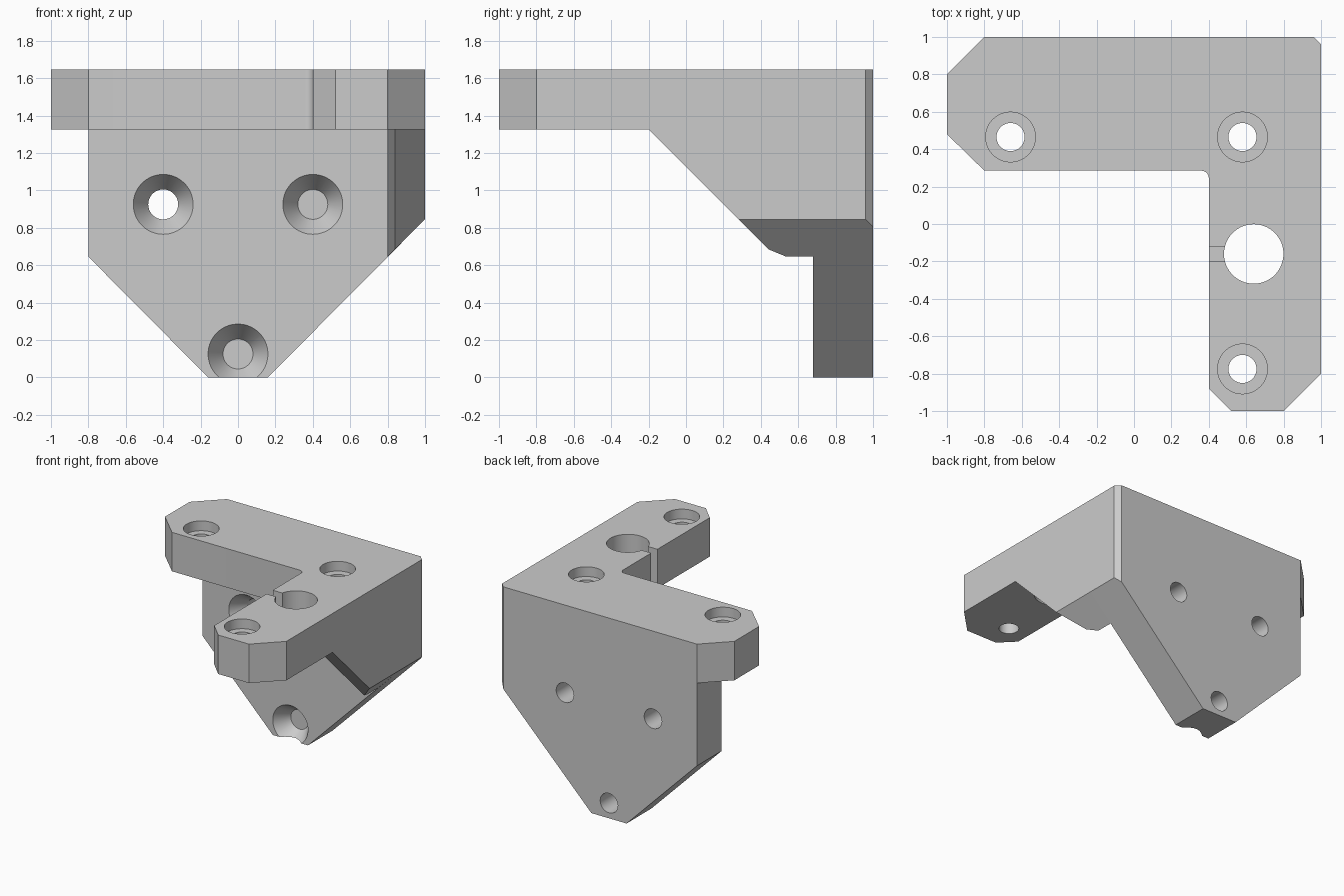
import bpy, bmesh, math
from mathutils import Vector, Matrix

if "Cube" in bpy.data.objects:
    bpy.data.objects.remove(bpy.data.objects["Cube"], do_unlink=True)

grey = bpy.data.materials.new("plain_grey")
grey.use_nodes = True
COLOUR = (0.6, 0.6, 0.6, 1)
grey.diffuse_color = COLOUR
grey.node_tree.nodes["Principled BSDF"].inputs["Base Color"].default_value = COLOUR

TOP, UNDER, BACK, FRONT = 1.645, 1.325, 1.0, 0.68


def finish(bm, name):
    bmesh.ops.recalc_face_normals(bm, faces=bm.faces)
    mesh = bpy.data.meshes.new(name)
    bm.to_mesh(mesh)
    bm.free()
    mesh.materials.append(grey)
    obj = bpy.data.objects.new(name, mesh)
    bpy.context.collection.objects.link(obj)
    return obj


def prism(name, points, axis, lo, hi, cuts=()):
    """Extrude a 2D outline along an axis, then trim it with (point, normal) planes."""
    def place(p, d):
        return {"x": (d, *p), "y": (p[0], d, p[1]), "z": (*p, d)}[axis]
    bm = bmesh.new()
    face = bm.faces.new([bm.verts.new(place(p, lo)) for p in points])
    new = bmesh.ops.extrude_face_region(bm, geom=[face])["geom"]
    shift = Vector(place((0, 0), hi - lo))
    bmesh.ops.translate(bm, vec=shift, verts=[v for v in new if isinstance(v, bmesh.types.BMVert)])
    for point, normal in cuts:
        geom = bm.verts[:] + bm.edges[:] + bm.faces[:]
        bmesh.ops.bisect_plane(bm, geom=geom, plane_co=point, plane_no=normal, clear_outer=True)
        bmesh.ops.holes_fill(bm, edges=[e for e in bm.edges if e.is_boundary])
    return finish(bm, name)


def cone(name, start, direction, depth, r1, r2):
    """Round cutter from start, running along direction."""
    bm = bmesh.new()
    d = Vector(direction)
    turn = d.to_track_quat("Z", "Y").to_matrix().to_4x4()
    centre = Vector(start) + d * depth / 2
    bmesh.ops.create_cone(bm, cap_ends=True, segments=64, radius1=r1, radius2=r2,
                          depth=depth, matrix=Matrix.Translation(centre) @ turn)
    return finish(bm, name)


def combine(target, tool, operation):
    mod = target.modifiers.new(operation.lower(), "BOOLEAN")
    mod.operation, mod.solver, mod.object = operation, "EXACT", tool
    bpy.context.view_layer.update()
    mesh = bpy.data.meshes.new_from_object(
        target.evaluated_get(bpy.context.evaluated_depsgraph_get()))
    target.modifiers.clear()
    target.data = mesh
    bpy.data.objects.remove(tool, do_unlink=True)


# Top L-shaped plate with a rounded inner corner
fillet = [(0.36 + 0.04 * math.cos(a), 0.245 + 0.04 * math.sin(a))
          for a in (math.pi / 2 * i / 8 for i in range(9))]
outline = [(-1, 0.48), (-1, 0.8), (-0.8, 1), (0.96, 1), (1, 0.96), (1, -0.8), (0.8, -1),
           (0.52, -1), (0.4, -0.88)] + fillet + [(-0.8, 0.285)]
bracket = prism("corner_bracket", outline, "z", UNDER, TOP)

# Upright back plate, with its outer vertical corner trimmed
corner = ((0.98, 0.98, 0), (1, 1, 0))
back_plate = prism("back_plate", [(-0.8, UNDER), (-0.8, 0.645), (-0.16, 0), (0.16, 0),
                                  (1, 0.845), (1, UNDER)], "y", FRONT, BACK, [corner])

# Sloped side gusset, trimmed along the lower diagonal and the inner edge
gusset = prism("side_gusset", [(-0.2, UNDER), (0.9, UNDER), (0.9, 0.4), (0.725, 0.4)],
               "x", 0.8, 1, [((1, 0, 0.845), (1, 0, -1)),
                             ((0.84, -0.2, UNDER), (-1.414, -1, -1))])
for part in (back_plate, gusset):
    combine(bracket, part, "UNION")

# Counterbored holes in the top plate
for x, y in ((-0.66, 0.465), (0.58, 0.465), (0.58, -0.775)):
    combine(bracket, cone("bore", (x, y, TOP + 0.1), (0, 0, -1), 0.6, 0.075, 0.075), "DIFFERENCE")
    combine(bracket, cone("seat", (x, y, TOP + 0.1), (0, 0, -1), 0.18, 0.133, 0.133), "DIFFERENCE")

# Large bore with its side slot
combine(bracket, cone("large_bore", (0.64, -0.16, TOP + 0.1), (0, 0, -1), 0.6, 0.159, 0.159),
        "DIFFERENCE")
slot = prism("slot", [(0.3, -0.2), (0.6, -0.2), (0.6, -0.12), (0.3, -0.12)],
             "z", UNDER + 0.04, TOP + 0.1)
combine(bracket, slot, "DIFFERENCE")

# Countersunk holes in the back plate
for x, z in ((-0.4, 0.925), (0.4, 0.925), (0, 0.125)):
    combine(bracket, cone("bore", (x, FRONT - 0.1, z), (0, 1, 0), 0.6, 0.08, 0.08), "DIFFERENCE")
    # The sink starts just ahead of the face and keeps the same taper
    combine(bracket, cone("sink", (x, FRONT - 0.03, z), (0, 1, 0), 0.15, 0.18, 0.08), "DIFFERENCE")

# Tidy and shade
bm = bmesh.new()
bm.from_mesh(bracket.data)
bmesh.ops.remove_doubles(bm, verts=bm.verts, dist=0.0001)
bmesh.ops.dissolve_limit(bm, angle_limit=0.01, verts=bm.verts, edges=bm.edges)
bm.to_mesh(bracket.data)
bm.free()
bpy.ops.object.select_all(action="DESELECT")
bracket.select_set(True)
bpy.context.view_layer.objects.active = bracket
bpy.ops.object.shade_smooth_by_angle(angle=math.radians(30))
